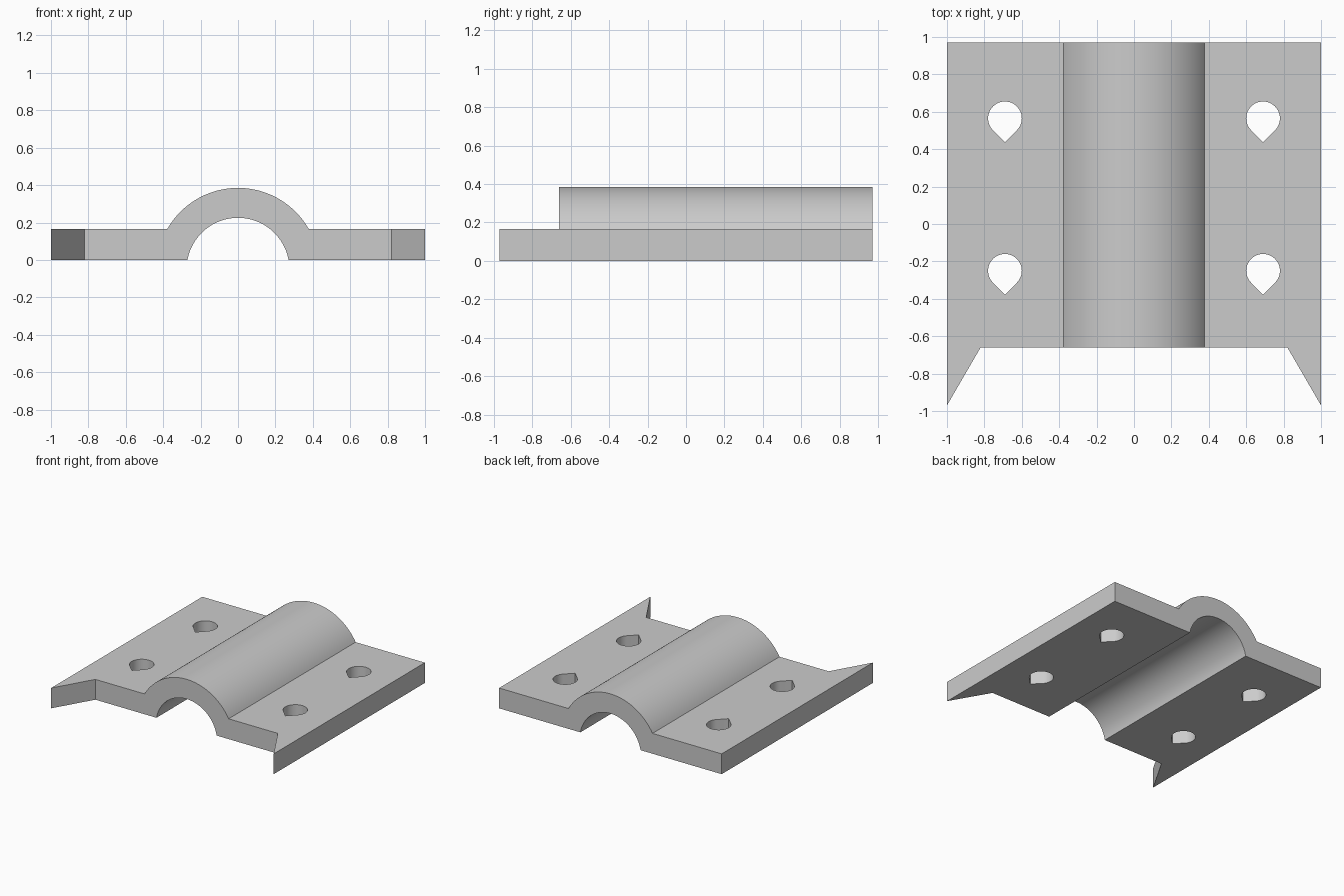
import bpy
import bmesh
from math import asin, cos, sin, pi, sqrt

cube = bpy.data.objects.get("Cube")
if cube:
    bpy.data.objects.remove(cube, do_unlink=True)

BACK, FRONT, TIP = 0.97, -0.66, -0.97   # body ends and ear tips
PLATE = 0.165                           # flange thickness
AXIS = -0.05                            # height of the shared arc centre
INNER, OUTER = 0.275, 0.435             # bore and saddle radii
HOLE = 0.09

metal = bpy.data.materials.new("light_grey_metal")
metal.use_nodes = True
GREY = (0.6, 0.6, 0.6, 1)
metal.diffuse_color = GREY
metal.node_tree.nodes["Principled BSDF"].inputs["Base Color"].default_value = GREY


def prism(name, outline, offset):
    """Extrude a closed loop of 3D points along an offset vector."""
    bm = bmesh.new()
    face = bm.faces.new([bm.verts.new(p) for p in outline])
    out = bmesh.ops.extrude_face_region(bm, geom=[face])
    moved = [v for v in out["geom"] if isinstance(v, bmesh.types.BMVert)]
    bmesh.ops.translate(bm, verts=moved, vec=offset)
    bmesh.ops.recalc_face_normals(bm, faces=bm.faces)
    mesh = bpy.data.meshes.new(name)
    bm.to_mesh(mesh)
    bm.free()
    obj = bpy.data.objects.new(name, mesh)
    bpy.context.collection.objects.link(obj)
    return obj


def arc(radius, height, steps):
    """Arc points from -x to +x, cut off at the given height."""
    start = asin((height - AXIS) / radius)
    angles = [pi - start - (pi - 2 * start) * i / steps for i in range(steps + 1)]
    return [(radius * cos(a), TIP, AXIS + radius * sin(a)) for a in angles]


def cut(target, cutter):
    cutter.hide_render = True
    mod = target.modifiers.new("cut", "BOOLEAN")
    mod.object = cutter
    mod.solver = "EXACT"
    bpy.context.view_layer.objects.active = target
    bpy.ops.object.modifier_apply(modifier=mod.name)
    bpy.data.objects.remove(cutter, do_unlink=True)


# Clamp body: flanges and half-round saddle in one section
section = [(-1, TIP, 0), (-1, TIP, PLATE)] + arc(OUTER, PLATE, 48)
section += [(1, TIP, PLATE), (1, TIP, 0)] + arc(INNER, 0, 48)[::-1]
clamp = prism("saddle_clamp", section, (0, BACK - TIP, 0))
clamp.data.materials.append(metal)

# Front notch that leaves a pointed ear on each side
notch = [(-1, TIP), (-0.82, FRONT), (0.82, FRONT), (1, TIP), (1, -1.2), (-1, -1.2)]
cut(clamp, prism("notch_cutter", [(x, y, -0.2) for x, y in notch], (0, 0, 1)))

# Teardrop bolt holes pointing to the front
for x in (-0.69, 0.69):
    for y in (0.565, -0.25):
        angles = [-pi / 4 + 1.5 * pi * i / 36 for i in range(37)]
        drop = [(x + HOLE * cos(a), y + HOLE * sin(a), -0.2) for a in angles]
        drop.append((x, y - HOLE * sqrt(2), -0.2))
        cut(clamp, prism("hole_cutter", drop, (0, 0, 1)))

# Smooth curved walls, crisp edges
bpy.ops.object.select_all(action="DESELECT")
clamp.select_set(True)
bpy.context.view_layer.objects.active = clamp
bpy.ops.object.shade_smooth_by_angle(angle=pi / 6)
